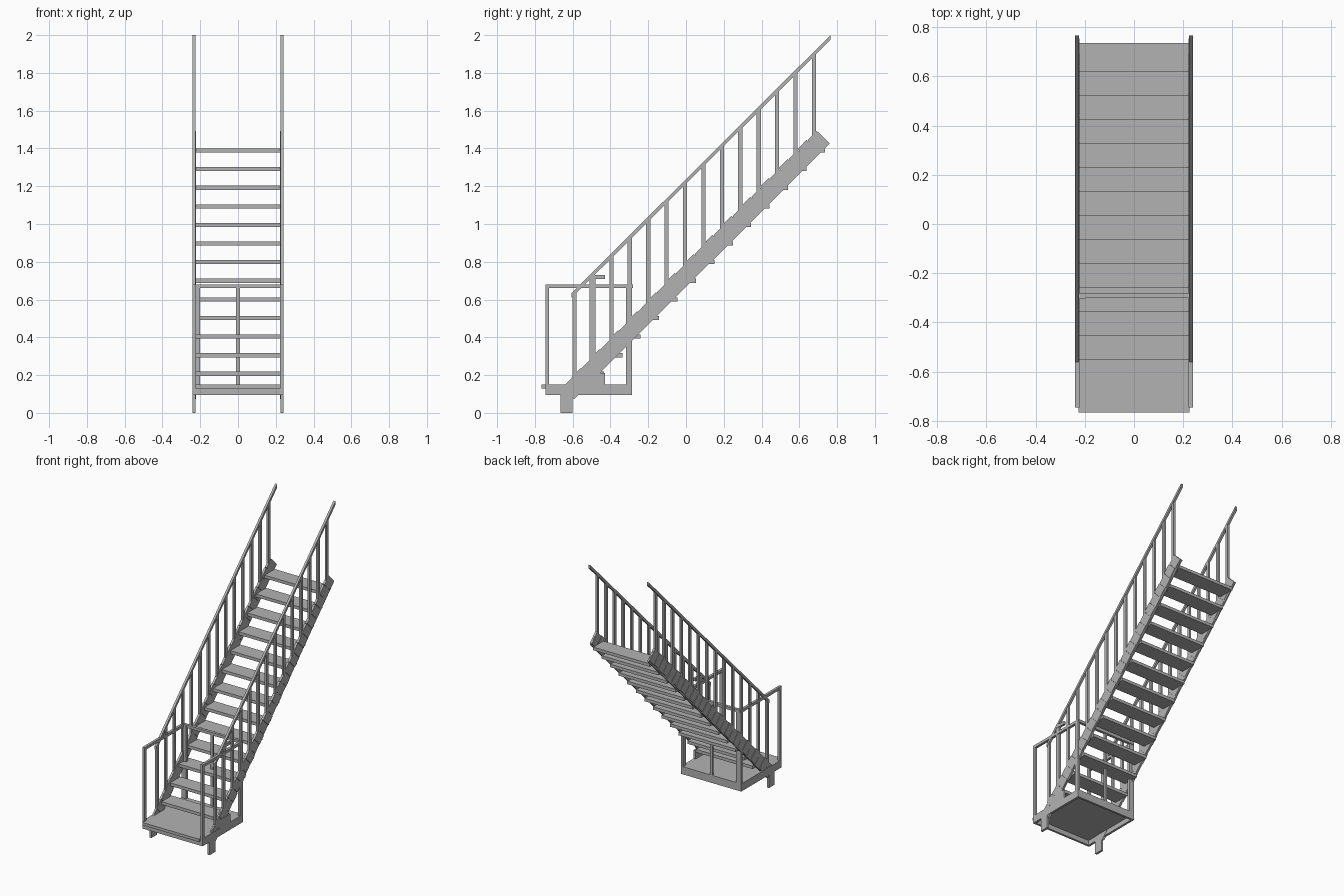
import bpy
import bmesh
import math
from mathutils import Matrix, Vector

cube = bpy.data.objects.get("Cube")
if cube:
    bpy.data.objects.remove(cube, do_unlink=True)

steel = bpy.data.materials.new("grey_steel")
steel.use_nodes = True
GREY = (0.45, 0.45, 0.45, 1)
steel.diffuse_color = GREY
steel.node_tree.nodes["Principled BSDF"].inputs["Base Color"].default_value = GREY


def finish(name, bm):
    bmesh.ops.recalc_face_normals(bm, faces=bm.faces)
    mesh = bpy.data.meshes.new(name)
    bm.to_mesh(mesh)
    bm.free()
    mesh.materials.append(steel)
    obj = bpy.data.objects.new(name, mesh)
    bpy.context.collection.objects.link(obj)
    return obj


def box(name, x, y, z):
    """Box from (low, high) pairs on each axis."""
    lo, hi = Vector((x[0], y[0], z[0])), Vector((x[1], y[1], z[1]))
    bm = bmesh.new()
    fit = Matrix.Translation((lo + hi) / 2) @ Matrix.Diagonal((*(hi - lo), 1))
    bmesh.ops.create_cube(bm, size=1, matrix=fit)
    return finish(name, bm)


def side_plate(name, x, outline):
    """Outline in (y, z) extruded between two x values."""
    bm = bmesh.new()
    face = bm.faces.new([bm.verts.new((x[0], y, z)) for y, z in outline])
    out = bmesh.ops.extrude_face_region(bm, geom=[face])
    verts = [v for v in out["geom"] if isinstance(v, bmesh.types.BMVert)]
    bmesh.ops.translate(bm, vec=(x[1] - x[0], 0, 0), verts=verts)
    return finish(name, bm)


def span(side, inner, outer):
    return tuple(sorted((side * inner, side * outer)))


RUN, RISE, STEPS = 0.0975, 0.0985, 13
slope = RISE / RUN
along = Vector((RUN, RISE)).normalized()
across = Vector((-along.y, along.x))

# Treads
for i in range(STEPS):
    y, z = -0.55 + i * RUN, 0.218 + i * RISE
    box(f"tread_{i + 1}", (-0.226, 0.226), (y, y + 0.115), (z - 0.022, z))

for side, label in ((1, "left"), (-1, "right")):
    # Stringer with overlapping segments
    start, end = Vector((-0.625, 0.105)), Vector((0.731, 1.456))
    length = (end - start).length
    half = across * 0.043
    side_plate(f"{label}_stringer", span(side, 0.224, 0.233),
               [start - half, end - half, end + half, start + half])
    count = 27
    pitch = length / count
    for i in range(count):
        shift = across * (0.002 if i % 2 else -0.003)
        a = start + along * (i * pitch + 0.002) + shift
        b = a + along * (pitch - 0.004)
        side_plate(f"{label}_stringer_segment_{i + 1}", span(side, 0.222, 0.238),
                   [a - half, b - half, b + half, a + half])

    # Sloping handrail with plumb-cut ends
    low, high = (-0.605, 0.635), (0.765, 2.0)
    side_plate(f"{label}_handrail", span(side, 0.224, 0.24),
               [(low[0], low[1] - 0.025), (high[0], high[1] - 0.025), high, low])

    # Balusters
    for i in range(STEPS + 1):
        y = -0.59 + i * RUN
        bottom = 0.14 + (y + 0.59) * slope
        top = low[1] - 0.015 + (y - low[0]) * 0.996
        box(f"{label}_baluster_{i + 1}", span(side, 0.224, 0.238),
            (y - 0.011, y + 0.011), (bottom, top))

    # Foot below the stringer
    box(f"{label}_foot", span(side, 0.224, 0.24), (-0.665, -0.6), (0, 0.105))

    # Platform side frame, front post and guard rail
    box(f"{label}_platform_beam", span(side, 0.224, 0.24), (-0.745, -0.285), (0.095, 0.15))
    box(f"{label}_front_post", span(side, 0.222, 0.24), (-0.745, -0.725), (0.15, 0.68))
    box(f"{label}_guard_rail", span(side, 0.222, 0.24), (-0.745, -0.285), (0.66, 0.68))

# Rear posts of the platform
box("left_rear_post", (0.222, 0.24), (-0.318, -0.285), (0.1, 0.68))
box("right_rear_post", (-0.238, -0.2), (-0.303, -0.285), (0.1, 0.68))
box("center_rear_post", (-0.01, 0.01), (-0.3, -0.285), (0.14, 0.67))
box("rear_guard_rail", (-0.235, 0.235), (-0.3, -0.28), (0.66, 0.68))

# Platform floor and cross beams
box("platform_floor", (-0.225, 0.225), (-0.765, -0.285), (0.13, 0.15))
box("front_cross_beam", (-0.225, 0.225), (-0.745, -0.73), (0.095, 0.13))
box("rear_cross_beam", (-0.225, 0.225), (-0.3, -0.285), (0.095, 0.15))

# Bracket post beside the first tread
box("bracket_base", (0.224, 0.24), (-0.54, -0.43), (0.148, 0.21))
box("bracket_post", (0.224, 0.238), (-0.51, -0.48), (0.2, 0.72))
box("bracket_arm", (0.224, 0.24), (-0.5, -0.43), (0.708, 0.73))
